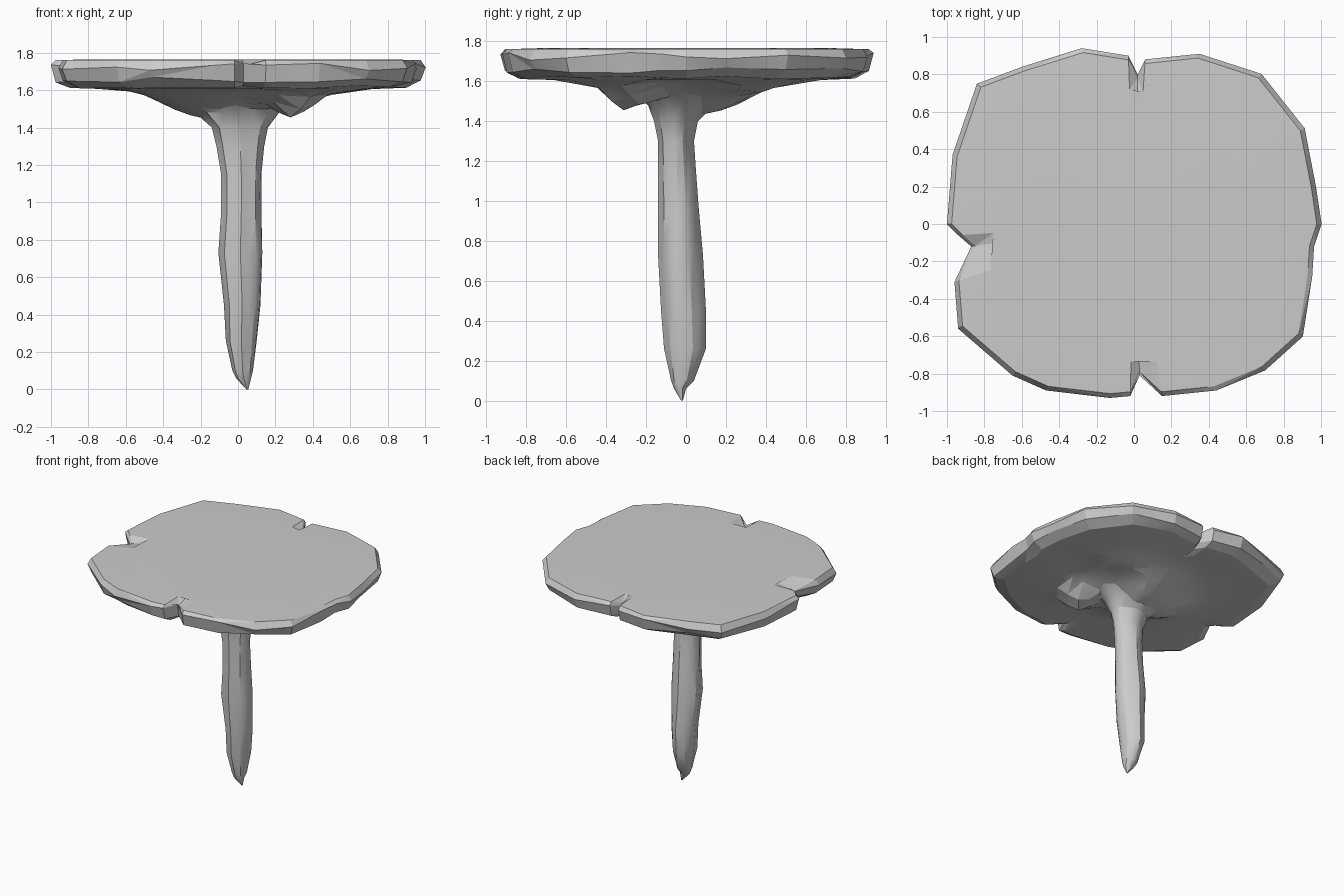
import bpy, bmesh, math, random
from math import cos, sin, pi, exp, hypot

random.seed(4)
if "Cube" in bpy.data.objects:
    bpy.data.objects.remove(bpy.data.objects["Cube"])

stone = bpy.data.materials.new("stone_grey")
stone.use_nodes = True
grey = (0.6, 0.6, 0.6, 1)
stone.diffuse_color = grey
stone.node_tree.nodes["Principled BSDF"].inputs["Base Color"].default_value = grey


def loft(name, rings, smooth_angle):
    """Skin a list of point rings and close both ends."""
    bm = bmesh.new()
    rows = [[bm.verts.new(p) for p in ring] for ring in rings]
    for a, b in zip(rows, rows[1:]):
        n = len(a)
        for i in range(n):
            j = (i + 1) % n
            bm.faces.new((a[i], a[j], b[j], b[i]))
    bm.faces.new(rows[0])
    bm.faces.new(rows[-1])
    bmesh.ops.triangulate(bm, faces=bm.faces[:])
    bmesh.ops.recalc_face_normals(bm, faces=bm.faces[:])
    mesh = bpy.data.meshes.new(name)
    bm.to_mesh(mesh)
    bm.free()
    mesh.materials.append(stone)
    obj = bpy.data.objects.new(name, mesh)
    bpy.context.collection.objects.link(obj)
    bpy.ops.object.select_all(action='DESELECT')
    obj.select_set(True)
    bpy.context.view_layer.objects.active = obj
    bpy.ops.object.shade_smooth_by_angle(angle=math.radians(smooth_angle))
    return obj


# Cap outline, counter-clockwise, with three cracks in the rim
outline = [(1, 0), (.97, .2), (.91, .51), (.68, .8), (.35, .91), (.06, .88),
           (.02, .8), (-.03, .9), (-.28, .94), (-.6, .84), (-.84, .75),
           (-.97, .37), (-1, 0), (-.94, -.06), (-.87, -.12), (-.96, -.31),
           (-.94, -.56), (-.65, -.81), (-.47, -.89), (-.13, -.93), (-.02, -.92),
           (.03, -.81), (.15, -.92), (.44, -.89), (.7, -.78), (.9, -.6),
           (.95, -.28), (.96, -.12)]
cracks = (6, 14, 21)


def bump(x, y, cx, cy, depth, width):
    return depth * exp(-((x - cx) ** 2 + (y - cy) ** 2) / width ** 2)


def underside(x, y):
    """Height of the cap's lower surface: a flare plus hanging lumps."""
    r = hypot(x, y)
    flare = .2 * max(0, 1 - r / .55) ** 1.6
    lumps = (bump(x, y, .31, -.3, .14, .14) + bump(x, y, .38, .33, .07, .15)
             + bump(x, y, -.3, .02, .07, .22) + bump(x, y, .05, .25, .05, .18))
    return 1.607 - max(flare, min(flare + lumps, .17))


def cap_ring(scale, height, wobble=0, crack_dip=0):
    ring = []
    for i, (x, y) in enumerate(outline):
        # the right-hand rim slopes outward, the rest tucks inward
        s = scale + (.03 * (x > .6) * (scale - .9) if height else 0)
        px, py = x * s, y * s
        z = height if height else underside(px, py)
        if i in cracks:
            z -= crack_dip
        ring.append((px, py, z + random.uniform(-wobble, wobble)))
    return ring


def round_ring(radius):
    """Lower rings follow the outline's directions on a true circle."""
    ring = []
    for x, y in outline:
        k = radius / hypot(x, y)
        ring.append((x * k, y * k, underside(x * k, y * k)))
    return ring


rings = [cap_ring(.8, 1.765), cap_ring(.975, 1.76, 0, .03),
         cap_ring(1, 1.725, .02), cap_ring(.975, 1.655, .015),
         cap_ring(.9, 1.617, .008), cap_ring(.75, 1.607)]
rings += [round_ring(r) for r in (.58, .5, .42, .34, .26, .18, .1)]
loft("cap", rings, 12)

# Stalk sections: height, left/right limits, front/back limits
sections = [(0, .045, .055, -.025, -.015), (.06, -.01, .07, -.06, .0),
            (.1, -.03, .08, -.075, .04), (.26, -.065, .1, -.11, .1),
            (.45, -.075, .12, -.125, .1), (.73, -.105, .13, -.14, .085),
            (.95, -.09, .125, -.14, .065), (1.15, -.09, .125, -.14, .05),
            (1.3, -.115, .14, -.14, .04), (1.4, -.14, .16, -.16, .06),
            (1.48, -.23, .22, -.19, .14), (1.55, -.36, .3, -.27, .26),
            (1.61, -.62, .42, -.36, .42)]
sides = 16
flutes = [random.uniform(.9, 1.03) for _ in range(sides)]
rings = []
for z, x0, x1, y0, y1 in sections:
    ring = []
    for i in range(sides):
        a = 2 * pi * i / sides
        f = 1 if i % (sides // 4) == 0 else flutes[i] * random.uniform(.97, 1.03)
        ring.append(((x0 + x1) / 2 + (x1 - x0) / 2 * cos(a) * f,
                     (y0 + y1) / 2 + (y1 - y0) / 2 * sin(a) * f, z))
    rings.append(ring)
loft("stalk", rings, 30)
